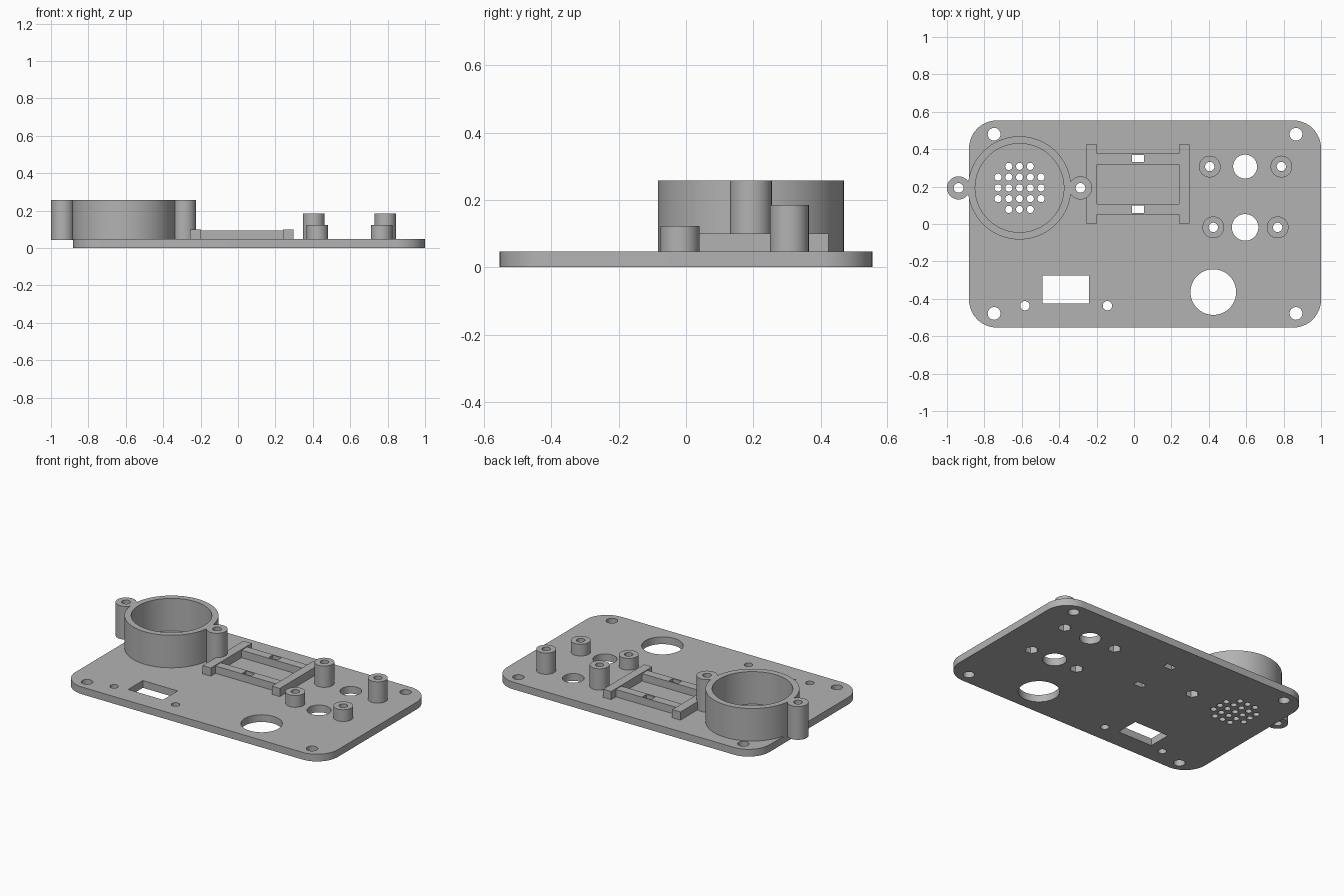
import bpy, bmesh, math

cube = bpy.data.objects.get("Cube")
if cube:
    bpy.data.objects.remove(cube, do_unlink=True)

gray = bpy.data.materials.new("plain gray")
gray.use_nodes = True
color = (0.45, 0.45, 0.45, 1)
gray.diffuse_color = color
gray.node_tree.nodes["Principled BSDF"].inputs["Base Color"].default_value = color


def circle(x, y, r, n=64):
    return [(x + r * math.cos(2 * math.pi * i / n),
             y + r * math.sin(2 * math.pi * i / n)) for i in range(n)]


def rect(x0, x1, y0, y1):
    return [(x0, y0), (x1, y0), (x1, y1), (x0, y1)]


def rounded_rect(x0, x1, y0, y1, r, steps=16):
    corners = [(x1 - r, y1 - r), (x0 + r, y1 - r), (x0 + r, y0 + r), (x1 - r, y0 + r)]
    return [(cx + r * math.cos(a), cy + r * math.sin(a))
            for q, (cx, cy) in enumerate(corners)
            for a in [math.pi / 2 * (q + i / steps) for i in range(steps + 1)]]


def extrude(name, outlines, z0, z1):
    """Extrude an outline, with any further outlines as holes, from z0 to z1."""
    curve = bpy.data.curves.new(name, "CURVE")
    curve.dimensions = "2D"
    curve.fill_mode = "BOTH"
    curve.extrude = (z1 - z0) / 2
    for points in outlines:
        spline = curve.splines.new("POLY")
        spline.points.add(len(points) - 1)
        for p, (x, y) in zip(spline.points, points):
            p.co = (x, y, 0, 1)
        spline.use_cyclic_u = True
    temp = bpy.data.objects.new(name + " outline", curve)
    bpy.context.collection.objects.link(temp)
    bpy.context.view_layer.update()
    graph = bpy.context.evaluated_depsgraph_get()
    mesh = bpy.data.meshes.new_from_object(temp.evaluated_get(graph))
    bpy.data.objects.remove(temp, do_unlink=True)

    bm = bmesh.new()
    bm.from_mesh(mesh)
    bmesh.ops.remove_doubles(bm, verts=bm.verts, dist=0.0001)
    bmesh.ops.translate(bm, verts=bm.verts, vec=(0, 0, (z0 + z1) / 2))
    bmesh.ops.recalc_face_normals(bm, faces=bm.faces)
    bm.to_mesh(mesh)
    bm.free()

    mesh.name = name
    mesh.materials.clear()
    mesh.materials.append(gray)
    obj = bpy.data.objects.new(name, mesh)
    bpy.context.collection.objects.link(obj)
    bpy.ops.object.select_all(action="DESELECT")
    obj.select_set(True)
    bpy.context.view_layer.objects.active = obj
    bpy.ops.object.shade_smooth_by_angle(angle=math.radians(30))
    return obj


TOP = 0.047                       # plate thickness
RING_X, RING_Y = -0.612, 0.193    # speaker centre
EARS = {"right": -0.938, "left": -0.286}
POSTS = {"back_right_post": (0.405, 0.307, 0.185), "back_left_post": (0.788, 0.307, 0.185),
         "front_right_post": (0.424, -0.018, 0.123), "front_left_post": (0.768, -0.018, 0.123)}
SLOTS = [rect(-0.01, 0.053, 0.331, 0.37), rect(-0.01, 0.053, 0.06, 0.098)]

# Base plate: corner, control and screw holes
holes = [circle(x, y, 0.034) for x in (-0.748, 0.866) for y in (-0.478, 0.48)]
holes += [circle(0.594, 0.307, 0.064), circle(0.594, -0.018, 0.071),
          circle(0.424, -0.364, 0.122)]
holes += [circle(x, -0.437, 0.025, 32) for x in (-0.583, -0.142)]
holes.append(rect(-0.49, -0.24, -0.426, -0.275))
holes += SLOTS

# Speaker grille: five by five without the corners
for i in range(-2, 3):
    for j in range(-2, 3):
        if abs(i) + abs(j) < 4:
            holes.append(circle(RING_X + i * 0.0575, RING_Y + j * 0.0575, 0.019, 24))

# Hexagonal nut pockets under the posts and the ear that stands on the plate
holes += [circle(x, y, 0.04, 6) for x, y, _ in POSTS.values()]
holes.append(circle(EARS["left"], RING_Y, 0.04, 6))
extrude("base_plate", [rounded_rect(-0.882, 1.0, -0.554, 0.554, 0.15)] + holes, 0, TOP)

# Speaker ring with two screw ears
extrude("speaker_ring", [circle(RING_X, RING_Y, 0.276, 96),
                         circle(RING_X, RING_Y, 0.237, 96)], 0.042, 0.258)
for side, x in EARS.items():
    extrude(side + "_speaker_ear", [circle(x, RING_Y, 0.062),
                                    circle(x, RING_Y, 0.026, 32)], 0.042, 0.258)

# Hollow screw posts
for name, (x, y, z) in POSTS.items():
    extrude(name, [circle(x, y, 0.058), circle(x, y, 0.025, 32)], TOP - 0.002, z)

# Display frame: two end bars joined by two slotted rails
extrude("right_end_bar", [rect(-0.257, -0.198, 0.004, 0.424)], TOP - 0.002, 0.1)
extrude("left_end_bar", [rect(0.24, 0.297, 0.004, 0.424)], TOP - 0.002, 0.1)
rails = {"back_rail": (0.319, 0.376), "front_rail": (0.052, 0.107)}
for (name, (y0, y1)), slot in zip(rails.items(), SLOTS):
    extrude(name, [rect(-0.2, 0.242, y0, y1), slot], TOP - 0.002, 0.095)
